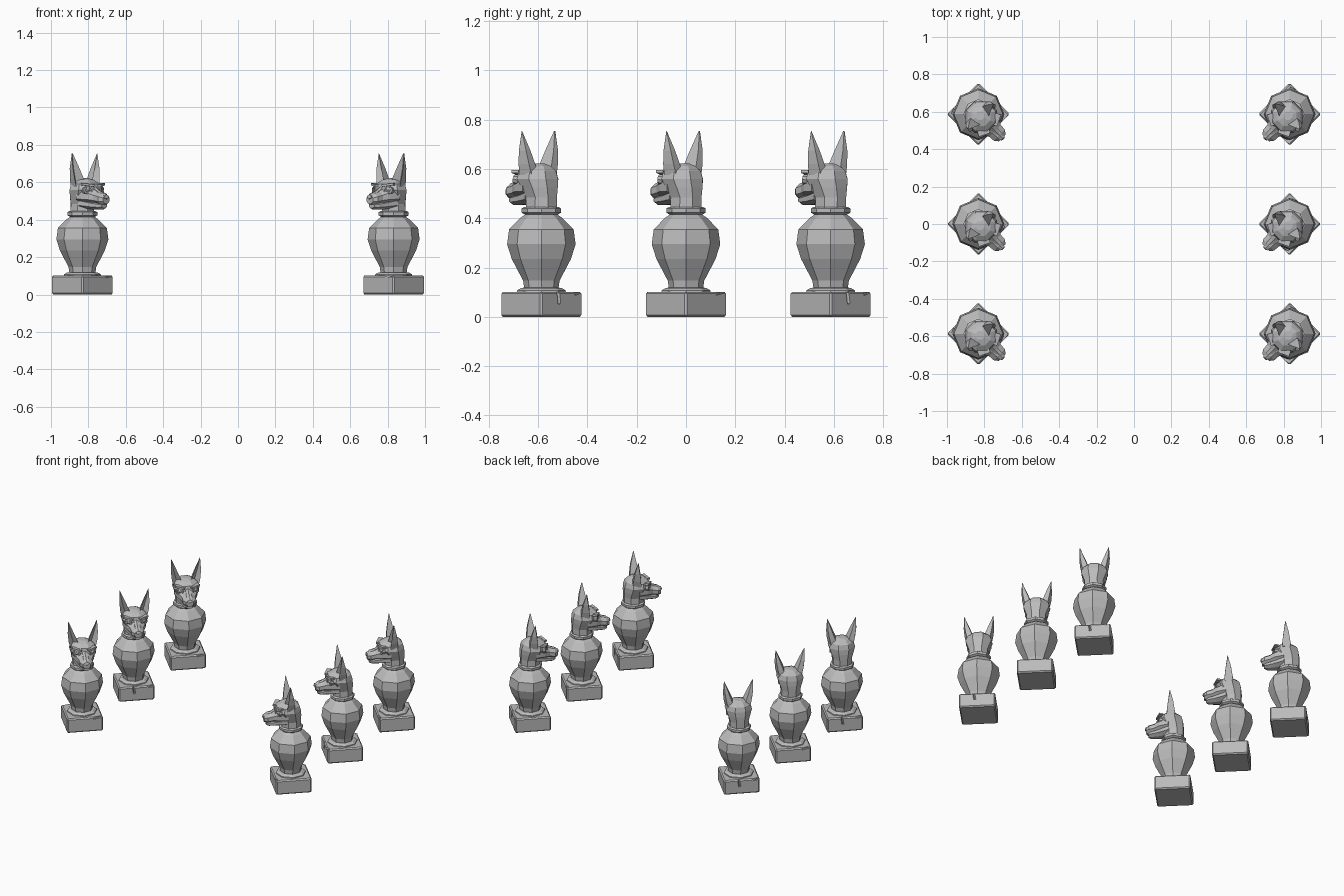
import bpy, bmesh, math
from mathutils import Vector, Matrix

if "Cube" in bpy.data.objects:
    bpy.data.objects.remove(bpy.data.objects["Cube"])

stone = bpy.data.materials.new("grey_stone")
stone.use_nodes = True
GREY = (0.5, 0.5, 0.5, 1)
stone.diffuse_color = GREY
stone.node_tree.nodes["Principled BSDF"].inputs["Base Color"].default_value = GREY


def to_mesh(bm, name):
    bmesh.ops.recalc_face_normals(bm, faces=bm.faces)
    mesh = bpy.data.meshes.new(name)
    bm.to_mesh(mesh)
    bm.free()
    mesh.materials.append(stone)
    return mesh


def loft(bm, rings):
    """Bridge equal-length rings of points and cap both ends."""
    rows = [[bm.verts.new(p) for p in ring] for ring in rings]
    n = len(rows[0])
    for a, b in zip(rows, rows[1:]):
        for i in range(n):
            j = (i + 1) % n
            bm.faces.new((a[i], a[j], b[j], b[i]))
    bm.faces.new(rows[0][::-1])
    bm.faces.new(rows[-1])


def ring_z(z, cy, rx, ry, n=8, phase=0.0):
    angles = [math.tau * i / n + phase for i in range(n)]
    return [(rx * math.cos(a), cy + ry * math.sin(a), z) for a in angles]


def ring_y(y, cz, rx, rz, n=8):
    angles = [math.tau * (i + 0.5) / n for i in range(n)]
    return [(rx * math.cos(a), y, cz + rz * math.sin(a)) for a in angles]


def make_plinth():
    # chamfered slab with a crack and two chipped edges
    bm = bmesh.new()
    bmesh.ops.create_cube(bm, size=1, matrix=Matrix.Translation((0, 0, 0.051))
                          @ Matrix.Diagonal((0.237, 0.237, 0.102, 1)))
    bmesh.ops.bevel(bm, geom=bm.edges[:], offset=0.008, segments=1, affect='EDGES')
    slab = bpy.data.objects.new("plinth_blank", to_mesh(bm, "plinth_blank"))
    bpy.context.collection.objects.link(slab)
    bm = bmesh.new()
    for x, y, z, sx, sz, turn in ((0.02, 0.12, 0.09, 0.012, 0.075, 0.15),
                                  (-0.10, 0.117, 0.11, 0.05, 0.03, 0.3),
                                  (0.09, -0.118, 0.11, 0.06, 0.03, -0.2)):
        bmesh.ops.create_cone(bm, cap_ends=True, segments=4, radius1=0.7, radius2=0.7, depth=1,
                              matrix=Matrix.Translation((x, y, z))
                              @ Matrix.Rotation(turn, 4, 'Y')
                              @ Matrix.Diagonal((sx, 0.02, sz, 1)))
    cutter = bpy.data.objects.new("chip_cutter", to_mesh(bm, "chip_cutter"))
    cutter.hide_render = True
    bpy.context.collection.objects.link(cutter)
    mod = slab.modifiers.new("chips", 'BOOLEAN')
    mod.operation, mod.object, mod.solver = 'DIFFERENCE', cutter, 'EXACT'
    graph = bpy.context.evaluated_depsgraph_get()
    mesh = bpy.data.meshes.new_from_object(slab.evaluated_get(graph))
    mesh.name = "plinth"
    for helper in (slab, cutter):
        bpy.data.objects.remove(helper)
    return mesh


def make_jar():
    # foot, eight-sided body, neck and collar band
    profile = [(0.10, 0.10), (0.098, 0.108), (0.083, 0.117), (0.07, 0.119), (0.074, 0.147),
               (0.12, 0.235), (0.139, 0.295), (0.131, 0.355), (0.085, 0.402), (0.066, 0.415),
               (0.08, 0.423), (0.08, 0.44), (0.07, 0.446)]
    bm = bmesh.new()
    loft(bm, [ring_z(z, 0, r, r) for r, z in profile])
    return to_mesh(bm, "jar")


def make_head():
    # neck and skull with a flat back panel
    bm = bmesh.new()
    skull = [(0.44, 0, 0.068, 0.068), (0.485, 0, 0.066, 0.069), (0.525, -0.01, 0.08, 0.08),
             (0.56, -0.022, 0.092, 0.09), (0.592, -0.022, 0.082, 0.08),
             (0.612, -0.018, 0.055, 0.055), (0.622, -0.012, 0.025, 0.025)]
    loft(bm, [ring_z(*r, phase=math.pi / 8) for r in skull])
    return to_mesh(bm, "head")


def make_muzzle():
    # upper snout and lower jaw, parted by the mouth line
    bm = bmesh.new()
    loft(bm, [ring_y(*r) for r in ((-0.03, 0.53, 0.085, 0.052), (-0.09, 0.527, 0.068, 0.048),
                                   (-0.125, 0.517, 0.048, 0.036), (-0.16, 0.51, 0.045, 0.034),
                                   (-0.18, 0.507, 0.027, 0.024))])
    loft(bm, [ring_y(*r) for r in ((-0.03, 0.49, 0.07, 0.034), (-0.10, 0.479, 0.048, 0.026),
                                   (-0.148, 0.474, 0.036, 0.021), (-0.166, 0.474, 0.022, 0.013))])
    return to_mesh(bm, "muzzle")


def make_nose():
    bm = bmesh.new()
    loft(bm, [ring_y(-0.155, 0.53, 0.02, 0.014, 6), ring_y(-0.184, 0.521, 0.017, 0.012, 6),
              ring_y(-0.189, 0.517, 0.008, 0.006, 6)])
    return to_mesh(bm, "nose")


def make_ears():
    # tall pointed ears with a hollow front
    bm = bmesh.new()
    for side in (-1, 1):
        rings = []
        for z, inner, outer, front, back in ((0.575, 0.02, 0.085, -0.05, 0.016),
                                             (0.62, 0.035, 0.095, -0.045, 0.012),
                                             (0.675, 0.058, 0.1, -0.036, 0.004),
                                             (0.755, 0.093, 0.096, -0.02, -0.017)):
            mid = (inner + outer) / 2
            hollow = front + (back - front) * 0.6
            rings.append([(side * x, y, z) for x, y in
                          ((inner, front), (mid, hollow), (outer, front * 0.8),
                           (outer - (outer - inner) * 0.2, back),
                           (inner + (outer - inner) * 0.2, back))])
        loft(bm, rings)
    return to_mesh(bm, "ears")


def make_eyes():
    # lidded round eyes under slanted brows
    bm = bmesh.new()
    for side in (-1, 1):
        aim = Vector((side * 0.5, -1, 0.1)).to_track_quat('Z', 'Y').to_matrix().to_4x4()
        place = Matrix.Translation((side * 0.05, -0.09, 0.557)) @ aim
        # raised lid
        loft(bm, [[place @ Vector((r * math.cos(a), r * 0.8 * math.sin(a), z))
                   for a in [math.tau * i / 10 for i in range(10)]]
                  for r, z in ((0.03, -0.012), (0.026, 0.01), (0.019, 0.01), (0.018, 0.003))])
        # eyeball
        bmesh.ops.create_icosphere(bm, subdivisions=1, radius=0.016,
                                   matrix=place @ Matrix.Diagonal((1, 0.85, 0.7, 1)))
        # brow
        bmesh.ops.create_cube(bm, size=1, matrix=Matrix.Translation((side * 0.048, -0.088, 0.586))
                              @ Matrix.Rotation(side * 0.45, 4, 'Z')
                              @ Matrix.Rotation(side * -0.12, 4, 'Y')
                              @ Matrix.Diagonal((0.065, 0.03, 0.012, 1)))
    # bridge running from the brow to the nose
    loft(bm, [ring_y(-0.075, 0.578, 0.022, 0.016, 6), ring_y(-0.125, 0.547, 0.016, 0.012, 6),
              ring_y(-0.16, 0.532, 0.013, 0.01, 6)])
    return to_mesh(bm, "eyes")


parts = {"plinth": make_plinth(), "jar": make_jar(), "head": make_head(),
         "muzzle": make_muzzle(), "nose": make_nose(), "ears": make_ears(), "eyes": make_eyes()}

# three statues per side, each column turned in toward the aisle
for side, column in ((-1, "right"), (1, "left")):
    for y, row in ((-0.587, "front"), (0, "middle"), (0.587, "back")):
        for part, mesh in parts.items():
            obj = bpy.data.objects.new(f"{column}_{row}_{part}", mesh)
            obj.location = (side * 0.832, y, 0)
            turned = math.pi if (part == "plinth" and row == "middle") else 0
            obj.rotation_euler.z = -side * math.pi / 4 + turned
            bpy.context.collection.objects.link(obj)
